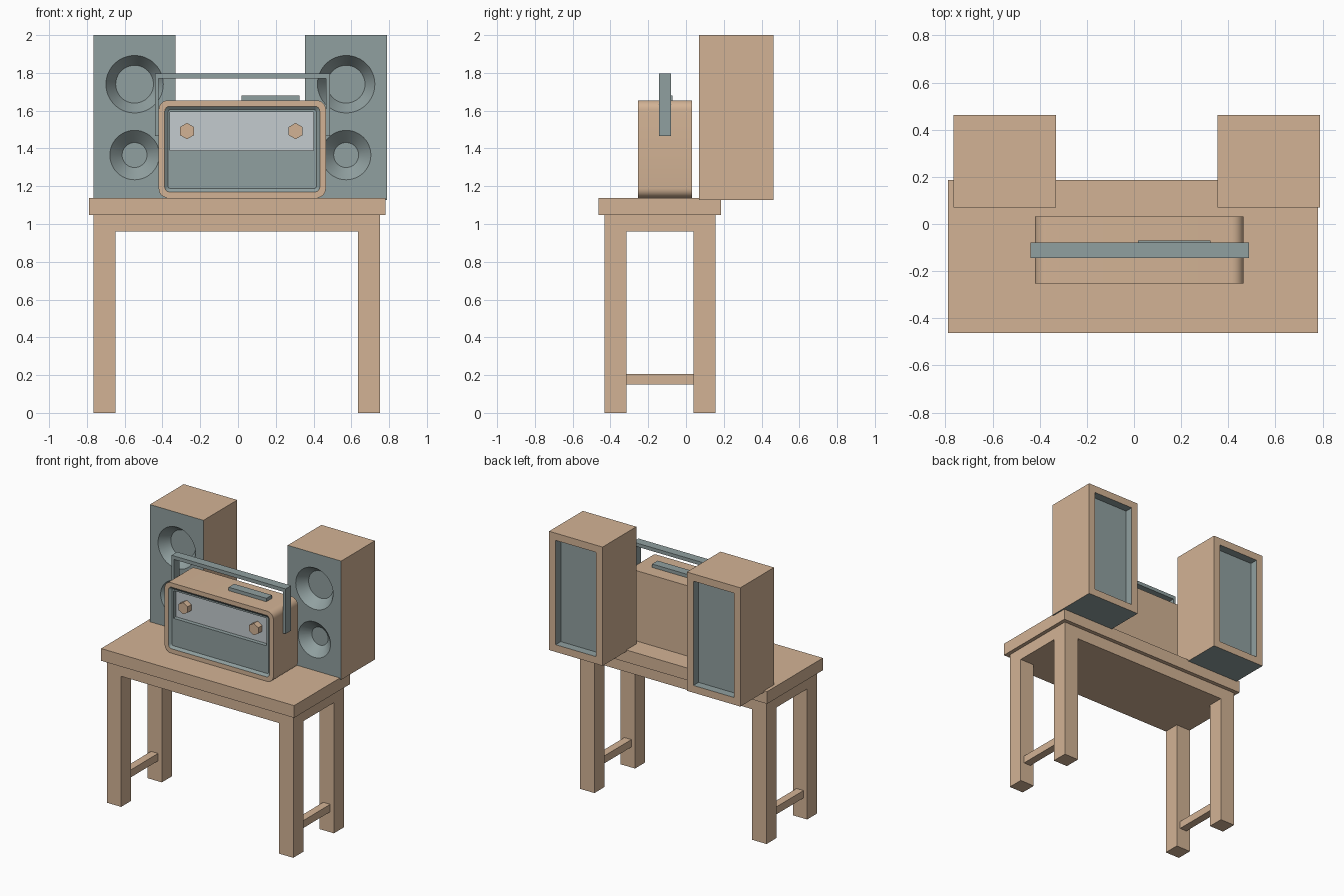
import bpy, bmesh, math
from mathutils import Matrix, Vector

if "Cube" in bpy.data.objects:
    bpy.data.objects.remove(bpy.data.objects["Cube"])


def material(name, rgb):
    m = bpy.data.materials.new(name)
    m.diffuse_color = (*rgb, 1)
    m.use_nodes = True
    m.node_tree.nodes["Principled BSDF"].inputs["Base Color"].default_value = m.diffuse_color
    return m


MATS = [material("wood", (0.65, 0.45, 0.30)),
        material("slate", (0.28, 0.35, 0.35)),
        material("dial", (0.55, 0.60, 0.62))]
WOOD, SLATE, DIAL = 0, 1, 2


def finish(bm, name):
    bmesh.ops.recalc_face_normals(bm, faces=bm.faces)
    me = bpy.data.meshes.new(name)
    bm.to_mesh(me)
    bm.free()
    for m in MATS:
        me.materials.append(m)
    ob = bpy.data.objects.new(name, me)
    bpy.context.collection.objects.link(ob)
    return ob


def box_bm(x, y, z, mat):
    bm = bmesh.new()
    centre = Vector((sum(x) / 2, sum(y) / 2, sum(z) / 2))
    size = (x[1] - x[0], y[1] - y[0], z[1] - z[0])
    bmesh.ops.create_cube(bm, size=1, matrix=Matrix.Translation(centre) @ Matrix.Diagonal((*size, 1)))
    for f in bm.faces:
        f.material_index = mat
    bm.normal_update()
    return bm


def box(name, x, y, z, mat=WOOD):
    return finish(box_bm(x, y, z, mat), name)


def disc(name, x, z, y0, y1, r0, r1, sides, mat):
    """Cylinder or frustum along y: radius r0 at y0, r1 at y1."""
    bm = bmesh.new()
    rot = Matrix.Translation((x, (y0 + y1) / 2, z)) @ Matrix.Rotation(-math.pi / 2, 4, 'X')
    bmesh.ops.create_cone(bm, cap_ends=True, segments=sides, radius1=r0, radius2=r1,
                          depth=y1 - y0, matrix=rot)
    for f in bm.faces:
        f.material_index = mat
    return finish(bm, name)


def activate(ob):
    bpy.ops.object.select_all(action='DESELECT')
    ob.select_set(True)
    bpy.context.view_layer.objects.active = ob


def cut(ob, cutter):
    mod = ob.modifiers.new("cut", 'BOOLEAN')
    mod.operation, mod.solver, mod.object = 'DIFFERENCE', 'EXACT', cutter
    activate(ob)
    bpy.ops.object.modifier_apply(modifier=mod.name)
    bpy.data.objects.remove(cutter)


def smooth(ob):
    activate(ob)
    bpy.ops.object.shade_smooth_by_angle(angle=math.radians(30))


# Table: top, apron block, four legs, side stretchers
box("table_top", (-0.79, 0.78), (-0.462, 0.186), (1.048, 1.138))
box("table_apron", (-0.765, 0.752), (-0.432, 0.157), (0.96, 1.048))
for side, x in (("left", (-0.765, -0.648)), ("right", (0.635, 0.752))):
    for end, y in (("front", (-0.432, -0.315)), ("back", (0.04, 0.157))):
        box(f"{end}_{side}_leg", x, y, (0, 0.96))
    box(f"{side}_stretcher", (x[0] + 0.03, x[1] - 0.03), (-0.315, 0.04), (0.15, 0.205))

# Speakers: wooden case, slate front and underside, recessed back, two cones
for side, cx in (("left", -0.5475), ("right", 0.5725)):
    bm = box_bm((cx - 0.2175, cx + 0.2175), (0.07, 0.462), (1.127, 2.0), WOOD)
    for f in bm.faces:
        if f.normal.y < -0.5 or f.normal.z < -0.5:
            f.material_index = SLATE
    back = next(f for f in bm.faces if f.normal.y > 0.5)
    bmesh.ops.inset_individual(bm, faces=[back], thickness=0.075)
    walls = bmesh.ops.inset_individual(bm, faces=[back], thickness=0, depth=-0.06)["faces"]
    for f in list(walls) + [back]:
        f.material_index = SLATE
    speaker = finish(bm, f"{side}_speaker")
    for z, r0, r1, d in ((1.74, 0.152, 0.10, 0.075), (1.365, 0.131, 0.066, 0.065)):
        e = 0.02
        cut(speaker, disc("cone_cutter", cx, z, 0.07 - e, 0.07 + d,
                          r0 + (r0 - r1) * e / d, r1, 48, SLATE))
    smooth(speaker)


# Radio case: rounded outline lofted back to front, then into a shallow recess
def rounded_ring(bm, inset, r, y, steps=6):
    x0, x1, z0, z1 = -0.42 + inset, 0.465 - inset, 1.138 + inset, 1.655 - inset
    corners = ((x1 - r, z1 - r), (x0 + r, z1 - r), (x0 + r, z0 + r), (x1 - r, z0 + r))
    ring = []
    for i, (cx, cz) in enumerate(corners):
        for k in range(steps + 1):
            a = math.pi / 2 * (i + k / steps)
            ring.append(bm.verts.new((cx + r * math.cos(a), y, cz + r * math.sin(a))))
    return ring


bm = bmesh.new()
rings = [rounded_ring(bm, *s) for s in ((0, 0.05, 0.031), (0, 0.05, -0.253),
                                        (0.032, 0.026, -0.253), (0.05, 0.012, -0.238))]
for j, (a, b) in enumerate(zip(rings, rings[1:])):
    for i in range(len(a)):
        k = (i + 1) % len(a)
        f = bm.faces.new((a[i], a[k], b[k], b[i]))
        f.material_index = SLATE if j == 2 else WOOD
bm.faces.new(rings[0])
bm.faces.new(rings[-1]).material_index = SLATE
radio = finish(bm, "radio_case")

# Sunken dial
bm = box_bm((-0.36, 0.40), (-0.28, -0.208), (1.39, 1.593), SLATE)
for f in bm.faces:
    if f.normal.y > 0.5:
        f.material_index = DIAL
cut(radio, finish(bm, "dial_cutter"))
smooth(radio)

# Hexagonal knobs
for side, x in (("left", -0.27), ("right", 0.305)):
    disc(f"{side}_knob", x, 1.492, -0.253, -0.208, 0.043, 0.043, 6, WOOD)

# Button bar on top and carrying handle
box("button_bar", (0.018, 0.325), (-0.135, -0.071), (1.65, 1.68), SLATE)
hy = (-0.144, -0.079)
box("handle_bar", (-0.44, 0.487), hy, (1.77, 1.796), SLATE)
box("handle_left_arm", (-0.44, -0.42), hy, (1.465, 1.77), SLATE)
box("handle_right_arm", (0.465, 0.487), hy, (1.465, 1.77), SLATE)
